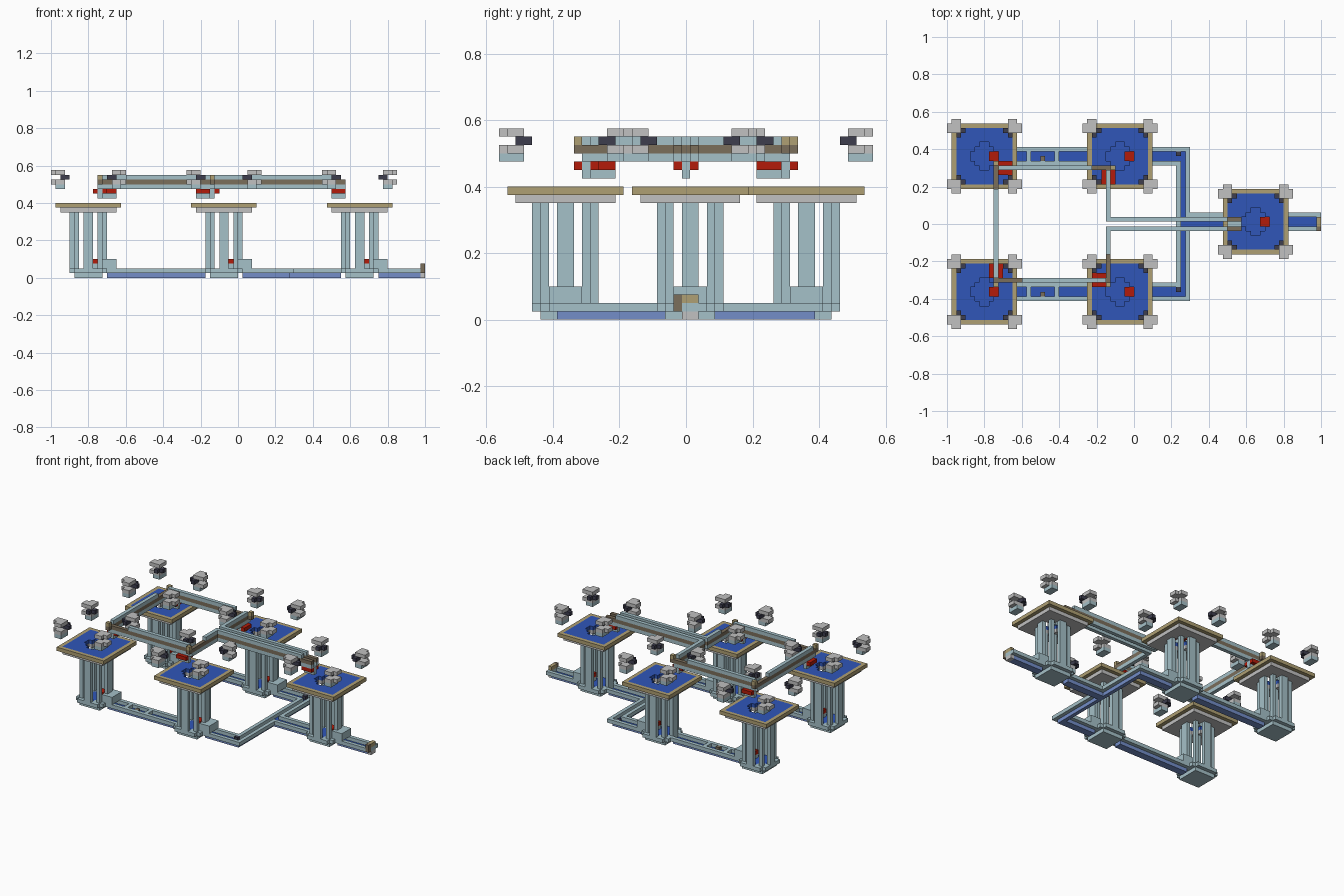
import bpy, bmesh, math
from mathutils import Vector

UNIT = 0.025
ORIGIN = Vector((-1, -0.5625, 0))

cube = bpy.data.objects.get("Cube")
if cube:
    bpy.data.objects.remove(cube)

PALETTE = {
    "pale_steel": (0.64, 0.75, 0.78),
    "water_blue": (0.20, 0.34, 0.72),
    "channel_blue": (0.45, 0.55, 0.78),
    "sand": (0.68, 0.62, 0.45),
    "light_grey": (0.75, 0.75, 0.75),
    "charcoal": (0.25, 0.25, 0.31),
    "brown": (0.48, 0.43, 0.36),
    "red": (0.70, 0.13, 0.07),
}
NAMES = list(PALETTE)
MATERIALS = []
for label, rgb in PALETTE.items():
    mat = bpy.data.materials.new(label)
    mat.use_nodes = True
    colour = [c ** 2.2 for c in rgb] + [1]
    mat.diffuse_color = colour
    mat.node_tree.nodes["Principled BSDF"].inputs["Base Color"].default_value = colour
    MATERIALS.append(mat)


class Blocks:
    """Collects coloured unit blocks and skins their outside."""

    def __init__(self, name):
        self.name, self.cells = name, {}

    def box(self, xs, ys, zs, colour, rule=None):
        for x in range(*xs):
            for y in range(*ys):
                for z in range(*zs):
                    if rule is None or rule(x, y):
                        self.cells[x, y, z] = colour

    def build(self):
        bm = bmesh.new()
        corners = {}

        def corner(p):
            key = tuple(int(round(v)) for v in p)
            if key not in corners:
                corners[key] = bm.verts.new(ORIGIN + Vector(key) * UNIT)
            return corners[key]

        for cell, colour in self.cells.items():
            centre = Vector(cell) + Vector((0.5, 0.5, 0.5))
            for axis in range(3):
                for sign in (-1, 1):
                    normal = Vector((0, 0, 0))
                    normal[axis] = sign
                    if tuple(int(a + b) for a, b in zip(cell, normal)) in self.cells:
                        continue
                    u = Vector((0, 0, 0))
                    u[(axis + 1) % 3] = 1
                    v = normal.cross(u)
                    quad = [centre + (normal + a * u + b * v) / 2
                            for a, b in ((-1, -1), (1, -1), (1, 1), (-1, 1))]
                    face = bm.faces.new([corner(p) for p in quad])
                    face.material_index = NAMES.index(colour)
        bmesh.ops.dissolve_limit(bm, angle_limit=math.radians(1), verts=bm.verts[:],
                                 edges=bm.edges[:], delimit={'MATERIAL'})
        mesh = bpy.data.meshes.new(self.name)
        bm.to_mesh(mesh)
        bm.free()
        for mat in MATERIALS:
            mesh.materials.append(mat)
        obj = bpy.data.objects.new(self.name, mesh)
        bpy.context.collection.objects.link(obj)


def around(c, r):
    return (c - r, c + r)


def tower(name, cx, cy):
    def reach(x, y):
        return abs(x + 0.5 - cx) + abs(y + 0.5 - cy)

    def pier(x, y):
        a, b = sorted((abs(x + 0.5 - cx), abs(y + 0.5 - cy)))
        return (a < 1 and b > 3) or (a == b and 2 < a < 3)

    # stepped foot, water pool and ring of piers
    column = Blocks(name + "_column")
    column.box(around(cx, 3), around(cy, 3), (0, 1), "pale_steel")
    column.box(around(cx, 4), around(cy, 4), (1, 2), "pale_steel", lambda x, y: reach(x, y) <= 6)
    column.box(around(cx, 3), around(cy, 3), (1, 2), "water_blue", lambda x, y: reach(x, y) <= 3)
    column.box(around(cx, 4), around(cy, 4), (2, 14), "pale_steel", pier)
    # intake beside the pool
    column.box((cx + 3, cx + 6), around(cy, 2), (2, 4), "pale_steel")
    column.box((cx + 1, cx + 3), around(cy, 1), (2, 3), "pale_steel")
    column.box((cx + 1, cx + 3), around(cy, 1), (3, 4), "red")
    column.build()

    # table top with a stepped round opening
    table = Blocks(name + "_table")
    for r, zs, colour in ((6, (14, 15), "light_grey"), (7, (15, 16), "sand"), (6, (15, 16), "water_blue")):
        table.box(around(cx, r), around(cy, r), zs, colour, lambda x, y: reach(x, y) > 3)
    table.build()

    # hovering corner clusters
    for sx in (-1, 1):
        for sy in (-1, 1):
            cluster = Blocks(name + "_corner_cluster")

            def put(a, b, z, colour):
                x = cx - 8 + a if sx < 0 else cx + 7 - a
                y = cy - 8 + b if sy < 0 else cy + 7 - b
                cluster.cells[x, y, z] = colour

            for a in range(3):
                for b in range(3):
                    if a + b:
                        put(a, b, 22, "light_grey")
                        put(a, b, 20, "light_grey")
                        if a:
                            put(a, b, 19, "pale_steel")
            for a, b in ((2, 2), (3, 2), (2, 3)):
                put(a, b, 21, "charcoal")
            cluster.build()


for label, cx, cy in (("front_left", 8, 8), ("back_left", 8, 37), ("front_centre", 37, 8),
                      ("back_centre", 37, 37), ("right", 66, 23)):
    tower(label + "_tower", cx, cy)

# ground channels: blue floor between pale rims
channel = Blocks("ground_channel")
runs = [(12, 33, 8), (41, 51, 8), (12, 33, 37), (41, 51, 37), (51, 62, 23), (70, 80, 23)]
for x0, x1, cy in runs:
    channel.box((x0, x1), around(cy, 2), (1, 2), "pale_steel")
channel.box((49, 52), (6, 39), (1, 2), "pale_steel")
for x0, x1, cy in runs:
    channel.box((x0, x1), around(cy, 1), (0, 1), "channel_blue")
    for x in range(x0, x1):
        for y in (cy - 1, cy):
            channel.cells.pop((x, y, 1), None)
            channel.cells[x, y, 0] = "channel_blue"
for y in range(7, 38):
    channel.cells.pop((50, y, 1), None)
    channel.cells[50, y, 0] = "channel_blue"
for cy in (8, 37):
    for x in (17, 23):
        channel.box((x, x + 1), around(cy, 1), (1, 2), "pale_steel")
    channel.cells[20, cy - 1, 1] = "brown"
    channel.cells[49, cy, 1] = "charcoal"
# end gate
channel.box((79, 80), (22, 24), (0, 1), "light_grey")
channel.box((79, 80), (22, 24), (1, 2), "pale_steel")
channel.box((79, 80), (22, 24), (2, 3), "sand")
channel.box((79, 80), (21, 22), (1, 3), "brown")
channel.build()

# water surface laid on the channel floor
def sheet(name, x0, x1, y0, y1):
    lo, hi = (ORIGIN + Vector((x, y, 1)) * UNIT for x, y in ((x0, y0), (x1, y1)))
    z = lo.z + 0.002
    mesh = bpy.data.meshes.new(name)
    mesh.from_pydata([(lo.x, lo.y, z), (hi.x, lo.y, z), (hi.x, hi.y, z), (lo.x, hi.y, z)],
                     [], [(0, 1, 2, 3)])
    mesh.materials.append(MATERIALS[NAMES.index("water_blue")])
    bpy.context.collection.objects.link(bpy.data.objects.new(name, mesh))


for x0, x1, cy in runs:
    sheet("channel_water", x0, min(x1, 79), cy - 1, cy + 1)
sheet("cross_channel_water", 50, 51, 7, 38)

# overhead beams: pale rails with a brown core, open at the supply end
def beam(name, xs, ys, open_xs=None, open_ys=None):
    rail = Blocks(name)
    for z, colour in ((19, "pale_steel"), (20, "brown"), (21, "pale_steel")):
        rail.box(xs, ys, (z, z + 1), colour)
    if open_xs:
        for x in range(*open_xs):
            for y in range(*open_ys):
                rail.cells.pop((x, y, 21), None)
    rail.build()


beam("back_beam", (11, 35), (34, 35), (31, 35), (34, 35))
beam("left_beam", (10, 11), (11, 35), (10, 11), (30, 35))
beam("front_beam", (10, 34), (10, 11), (10, 16), (10, 11))
beam("front_centre_beam", (34, 35), (10, 22), (34, 35), (10, 16))
beam("back_centre_beam", (34, 35), (23, 34))
beam("right_front_beam", (35, 63), (21, 22), (60, 63), (21, 22))
beam("right_back_beam", (35, 63), (23, 24), (60, 63), (23, 24))

# sand posts at the supply ends
posts = Blocks("beam_end_posts")
for x, y in ((10, 35), (10, 9), (34, 9), (35, 34)):
    posts.box((x, x + 1), (y, y + 1), (20, 21), "brown")
    posts.box((x, x + 1), (y, y + 1), (21, 22), "sand")
posts.build()

# outlet cradles with red cheeks under the delivery ends
def cradle(name, x, y, along_x):
    part = Blocks(name)
    part.box((x, x + 3), (y, y + 3), (18, 19), "red")
    if along_x:
        middle = ((x, x + 3), (y + 1, y + 2))
    else:
        middle = ((x + 1, x + 2), (y, y + 3))
    part.box(*middle, (17, 19), "pale_steel")
    part.build()


cradle("back_left_cradle", 11, 33, True)
cradle("front_left_cradle", 9, 11, False)
cradle("front_centre_cradle", 31, 9, True)
cradle("back_centre_cradle", 33, 31, False)
cradle("right_cradle", 60, 21, True)
